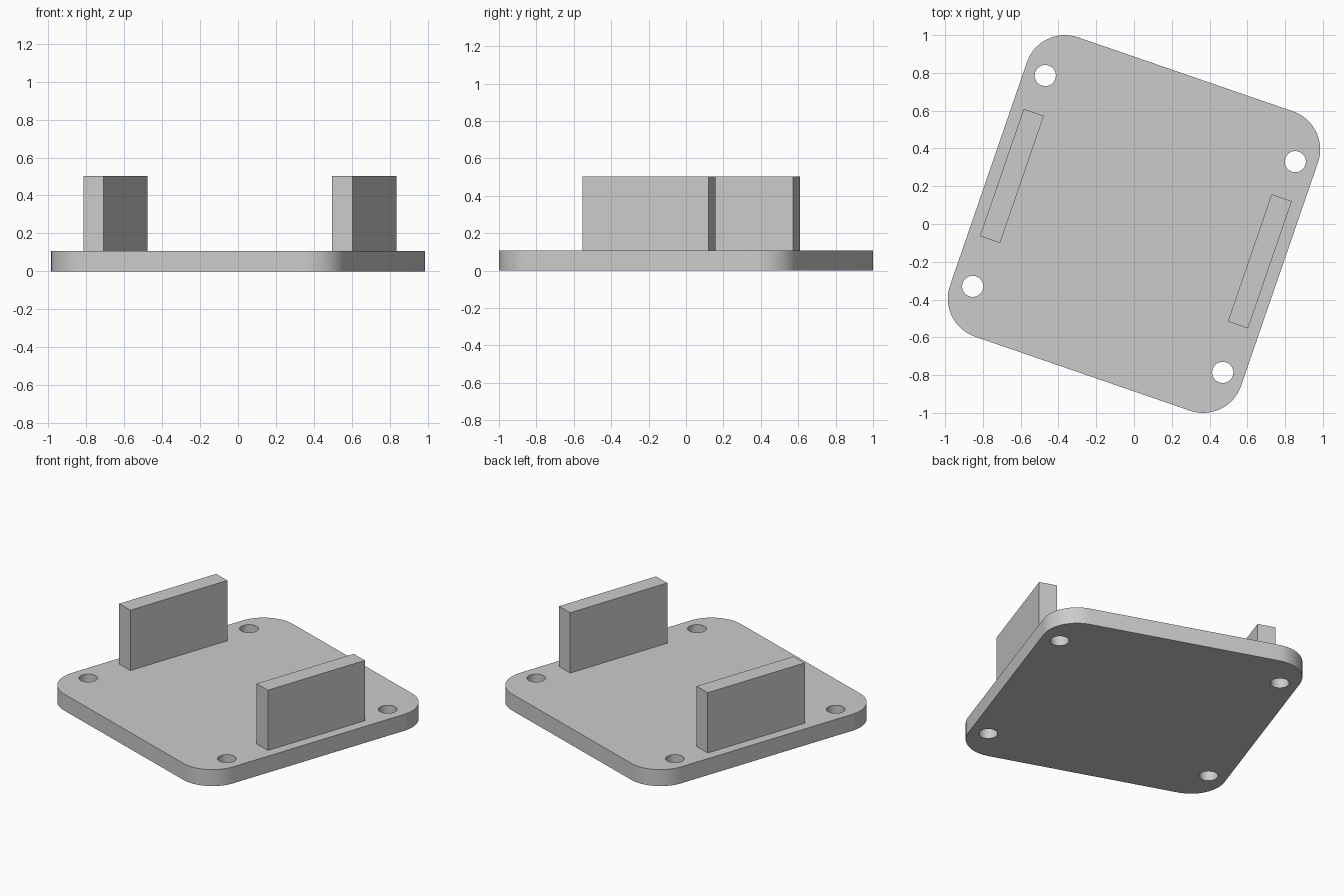
import bpy, bmesh
from math import radians, sin, cos, pi

cube = bpy.data.objects.get("Cube")
if cube:
    bpy.data.objects.remove(cube, do_unlink=True)

TURN = radians(-19)                  # whole bracket is turned about z
HALF_X, HALF_Y, CORNER = 0.815, 0.838, 0.213
THICK, TOP = 0.108, 0.503

grey = bpy.data.materials.new("light grey")
grey.use_nodes = True
colour = (0.6, 0.6, 0.6, 1)
grey.diffuse_color = colour
grey.node_tree.nodes["Principled BSDF"].inputs["Base Color"].default_value = colour


def arc(cx, cy, r, start, sweep, steps):
    return [(cx + r * cos(start + sweep * i / steps),
             cy + r * sin(start + sweep * i / steps)) for i in range(steps + 1)]


def add_loop(bm, points):
    verts = [bm.verts.new((x, y, 0)) for x, y in points]
    return [bm.edges.new((v, verts[i - 1])) for i, v in enumerate(verts)]


def finish(bm, name):
    bmesh.ops.recalc_face_normals(bm, faces=bm.faces)
    mesh = bpy.data.meshes.new(name)
    bm.to_mesh(mesh)
    bm.free()
    mesh.materials.append(grey)
    obj = bpy.data.objects.new(name, mesh)
    obj.rotation_euler.z = TURN
    bpy.context.collection.objects.link(obj)
    return obj


# Base plate: rounded outline with four round screw holes, filled and extruded
bm = bmesh.new()
outline = []
for k, (sx, sy) in enumerate([(1, 1), (-1, 1), (-1, -1), (1, -1)]):
    outline += arc(sx * (HALF_X - CORNER), sy * (HALF_Y - CORNER),
                   CORNER, k * pi / 2, pi / 2, 16)
edges = add_loop(bm, outline)
for sx in (-1, 1):
    for sy in (-1, 1):
        edges += add_loop(bm, arc(sx * 0.7, sy * 0.59, 0.056, 0, 2 * pi, 40)[:-1])
bmesh.ops.triangle_fill(bm, edges=edges, use_beauty=True, normal=(0, 0, 1))
solid = bmesh.ops.extrude_face_region(bm, geom=bm.faces[:], use_keep_orig=True)
bmesh.ops.translate(bm, vec=(0, 0, THICK),
                    verts=[g for g in solid["geom"] if isinstance(g, bmesh.types.BMVert)])
plate = finish(bm, "base_plate")
bpy.ops.object.select_all(action='DESELECT')
plate.select_set(True)
bpy.context.view_layer.objects.active = plate
bpy.ops.object.shade_smooth_by_angle(angle=radians(30))

# Two upright side walls
for name, side in (("left_wall", 1), ("right_wall", -1)):
    bm = bmesh.new()
    bmesh.ops.create_cube(bm, size=1)
    bmesh.ops.scale(bm, vec=(0.113, 0.712, TOP - THICK), verts=bm.verts)
    bmesh.ops.translate(bm, vec=(side * 0.694, 0.03, (TOP + THICK) / 2), verts=bm.verts)
    finish(bm, name)
